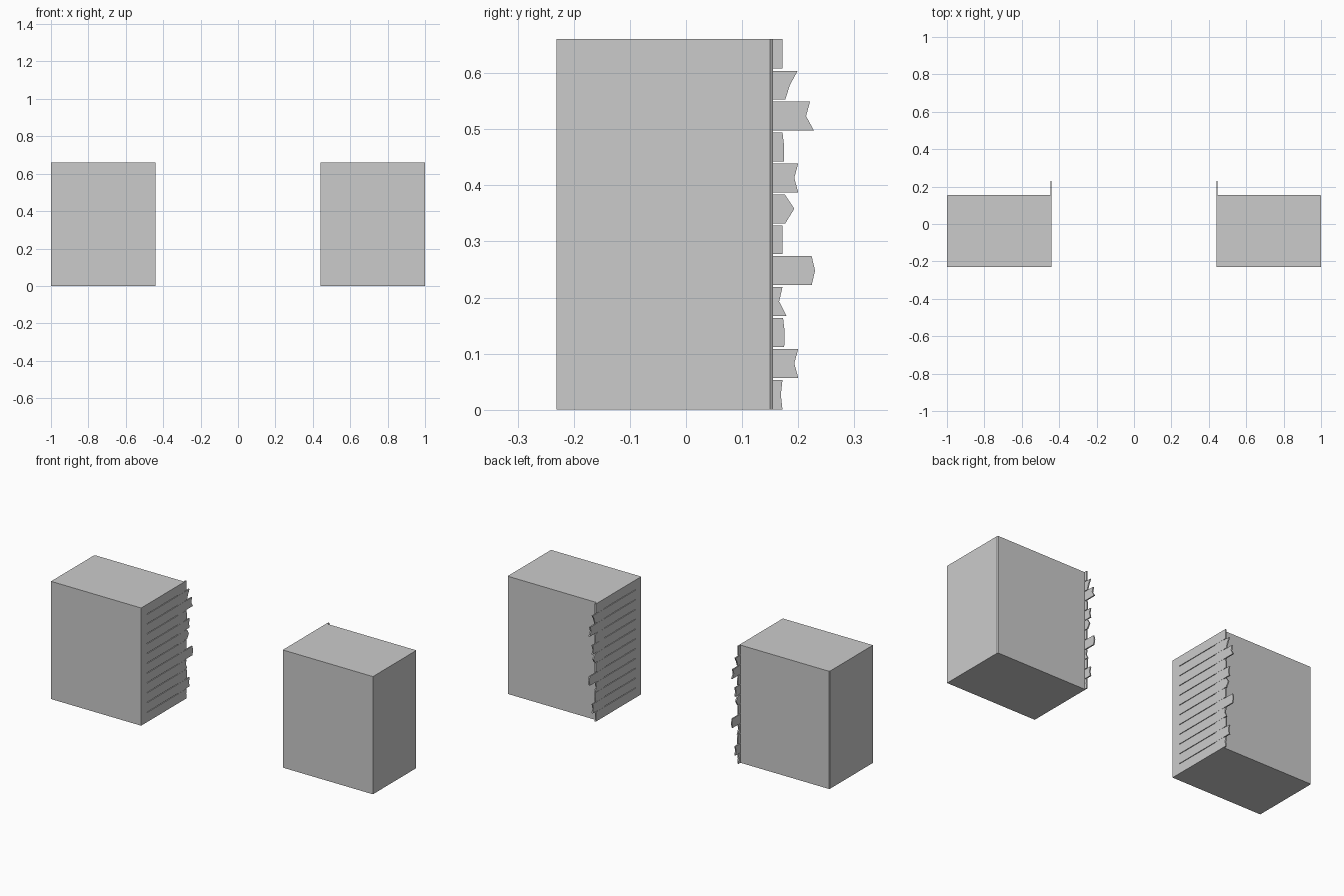
import bpy

if "Cube" in bpy.data.objects:
    bpy.data.objects.remove(bpy.data.objects["Cube"])

INNER, SKIN, OUTER = 0.44, 0.447, 1.0
FRONT, BACK, TOP = -0.231, 0.155, 0.661
PITCH, GAP = TOP / 12, 0.0036

# broken end of each board: y at its bottom, middle and top
ENDS = [(.172, .169, .172), (.200, .193, .200), (.175, .176, .173),
        (.179, .166, .172), (.224, .230, .224), (.172, .172, .172),
        (.177, .193, .176), (.200, .193, .200), (.175, .175, .172),
        (.228, .214, .221), (.177, .185, .199), (.172, .172, .172)]


def prism(name, parts):
    """Each part is (ring A, ring B): two matching closed outlines."""
    verts, faces = [], []
    for a, b in parts:
        n, o = len(a), len(verts)
        verts += a + b
        faces.append([o + i for i in range(n)])
        faces.append([o + n + i for i in reversed(range(n))])
        for i in range(n):
            j = (i + 1) % n
            faces.append([o + j, o + i, o + n + i, o + n + j])
    mesh = bpy.data.meshes.new(name)
    mesh.from_pydata(verts, [], faces)
    ob = bpy.data.objects.new(name, mesh)
    bpy.context.collection.objects.link(ob)
    bpy.context.view_layer.objects.active = ob
    bpy.ops.object.mode_set(mode='EDIT')
    bpy.ops.mesh.select_all(action='SELECT')
    bpy.ops.mesh.normals_make_consistent(inside=False)
    bpy.ops.object.mode_set(mode='OBJECT')
    return ob


def upright(outline, z0, z1):
    return [(x, y, z0) for x, y in outline], [(x, y, z1) for x, y in outline]


def sideways(outline, x0, x1):
    return [(x0, y, z) for y, z in outline], [(x1, y, z) for y, z in outline]


def rect(a0, b0, a1, b1):
    return [(a0, b0), (a1, b0), (a1, b1), (a0, b1)]


for side, label in ((-1, "left"), (1, "right")):
    # solid block with a small chamfer on its outer back edge
    body = [(SKIN, FRONT), (OUTER, FRONT), (OUTER, BACK - .005),
            (OUTER - .004, BACK), (SKIN, BACK)]
    prism(label + "_block", [upright([(side * x, y) for x, y in body], 0, TOP)])

    # trim closing the front and back ends of the board gaps
    prism(label + "_trim", [
        sideways(rect(FRONT, 0, -.18, TOP), side * INNER, side * SKIN),
        sideways(rect(.095, 0, BACK, TOP), side * (INNER + .0006), side * SKIN)])

    # stacked boards with splintered ends
    boards = []
    for i, (low, mid, high) in enumerate(ENDS):
        z0 = i * PITCH + (GAP / 2 if i else 0)
        z1 = (i + 1) * PITCH - (GAP / 2 if i < 11 else 0)
        outline = [(-.18, z0), (low, z0), (mid, (z0 + z1) / 2), (high, z1), (-.18, z1)]
        boards.append(sideways(outline, side * INNER, side * SKIN))
    prism(label + "_broken_boards", boards)
